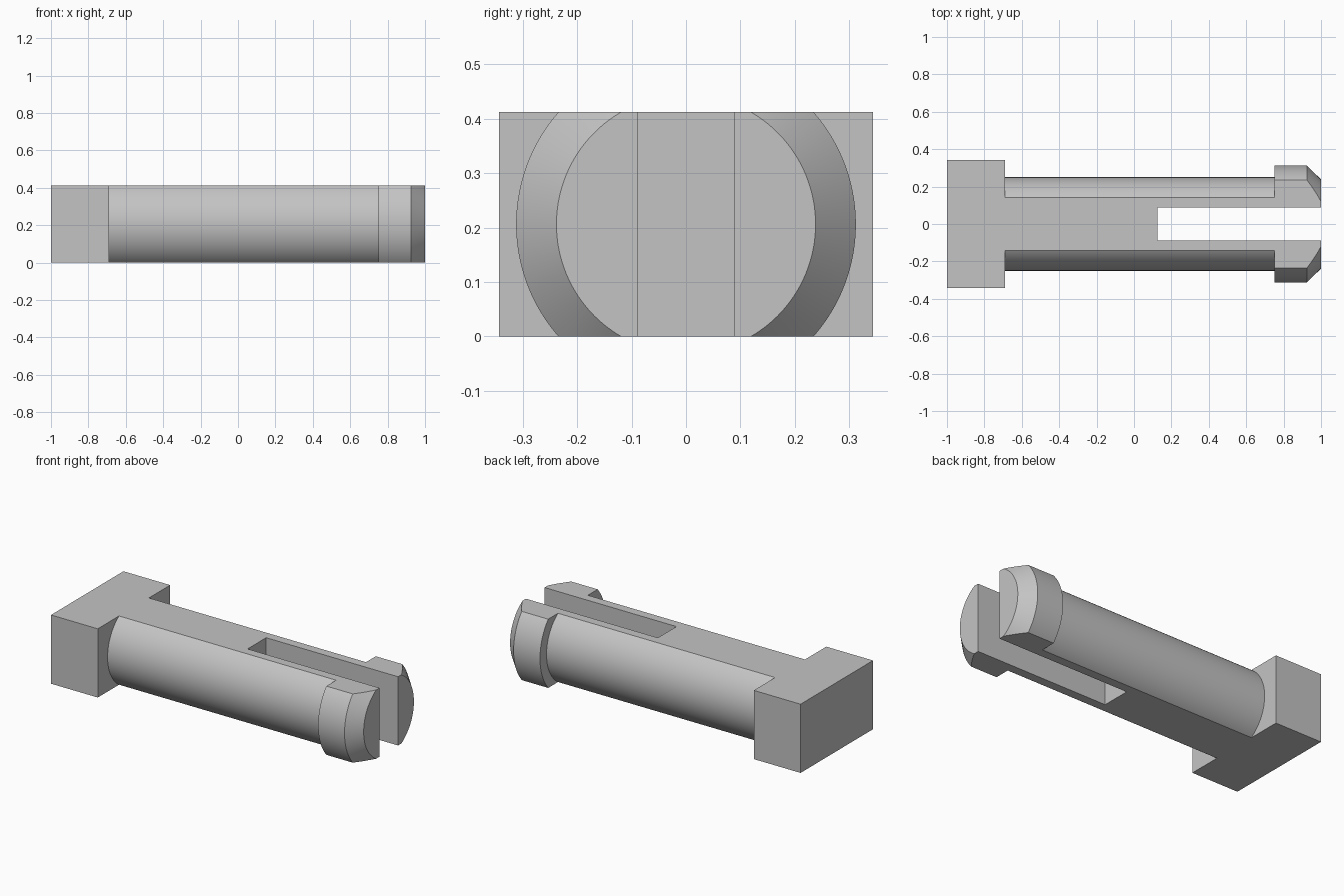
import bpy
import bmesh
import math
from mathutils import Vector

if "Cube" in bpy.data.objects:
    bpy.data.objects.remove(bpy.data.objects["Cube"], do_unlink=True)

HEIGHT = 0.412
MID = HEIGHT / 2
HEAD_END = -0.69

# One plain grey plastic
grey = bpy.data.materials.new("plain_grey")
grey.use_nodes = True
colour = (0.55, 0.55, 0.55, 1)
grey.diffuse_color = colour
grey.node_tree.nodes["Principled BSDF"].inputs["Base Color"].default_value = colour


def make_object(name, bm):
    bmesh.ops.recalc_face_normals(bm, faces=bm.faces)
    mesh = bpy.data.meshes.new(name)
    bm.to_mesh(mesh)
    bm.free()
    mesh.materials.append(grey)
    obj = bpy.data.objects.new(name, mesh)
    bpy.context.collection.objects.link(obj)
    return obj


def box(name, x0, x1, half_y, z0, z1):
    bm = bmesh.new()
    bmesh.ops.create_cube(bm, size=1)
    bmesh.ops.scale(bm, vec=(x1 - x0, 2 * half_y, z1 - z0), verts=bm.verts)
    bmesh.ops.translate(bm, vec=((x0 + x1) / 2, 0, (z0 + z1) / 2), verts=bm.verts)
    return make_object(name, bm)


def flattened_lathe(name, profile):
    """Turn (x, radius) points about the long axis, then slice top and bottom flat."""
    bm = bmesh.new()
    verts = [bm.verts.new((x, r, MID)) for x, r in profile]
    edges = [bm.edges.new(pair) for pair in zip(verts, verts[1:])]
    bmesh.ops.spin(bm, geom=verts + edges, cent=(0, 0, MID), axis=(1, 0, 0),
                   angle=math.tau, steps=128)
    bmesh.ops.remove_doubles(bm, verts=bm.verts, dist=0.0001)
    for z, direction in ((0, -1), (HEIGHT, 1)):
        bmesh.ops.bisect_plane(bm, geom=bm.verts[:] + bm.edges[:] + bm.faces[:],
                               plane_co=(0, 0, z), plane_no=Vector((0, 0, direction)),
                               clear_outer=True)
        rim = [e for e in bm.edges if e.is_boundary]
        bmesh.ops.holes_fill(bm, edges=rim, sides=0)
    return make_object(name, bm)


# Square head
head = box("head_block", -1, HEAD_END, 0.343, 0, HEIGHT)

# Round shaft with flats, ending in a chamfered snap collar
shaft = flattened_lathe("split_shaft", [
    (HEAD_END, 0), (HEAD_END, 0.25), (0.75, 0.25), (0.75, 0.312),
    (0.925, 0.312), (1, 0.238), (1, 0)])

# Slot that splits the tip into two prongs
cutter = box("slot_cutter", 0.125, 1.1, 0.088, -0.1, HEIGHT + 0.1)
cutter.hide_render = True
slot = shaft.modifiers.new("slot", 'BOOLEAN')
slot.operation = 'DIFFERENCE'
slot.solver = 'EXACT'
slot.object = cutter

bpy.ops.object.select_all(action='DESELECT')
shaft.select_set(True)
bpy.context.view_layer.objects.active = shaft
bpy.ops.object.modifier_apply(modifier=slot.name)
bpy.data.objects.remove(cutter, do_unlink=True)
bpy.ops.object.shade_smooth_by_angle(angle=math.radians(25))
